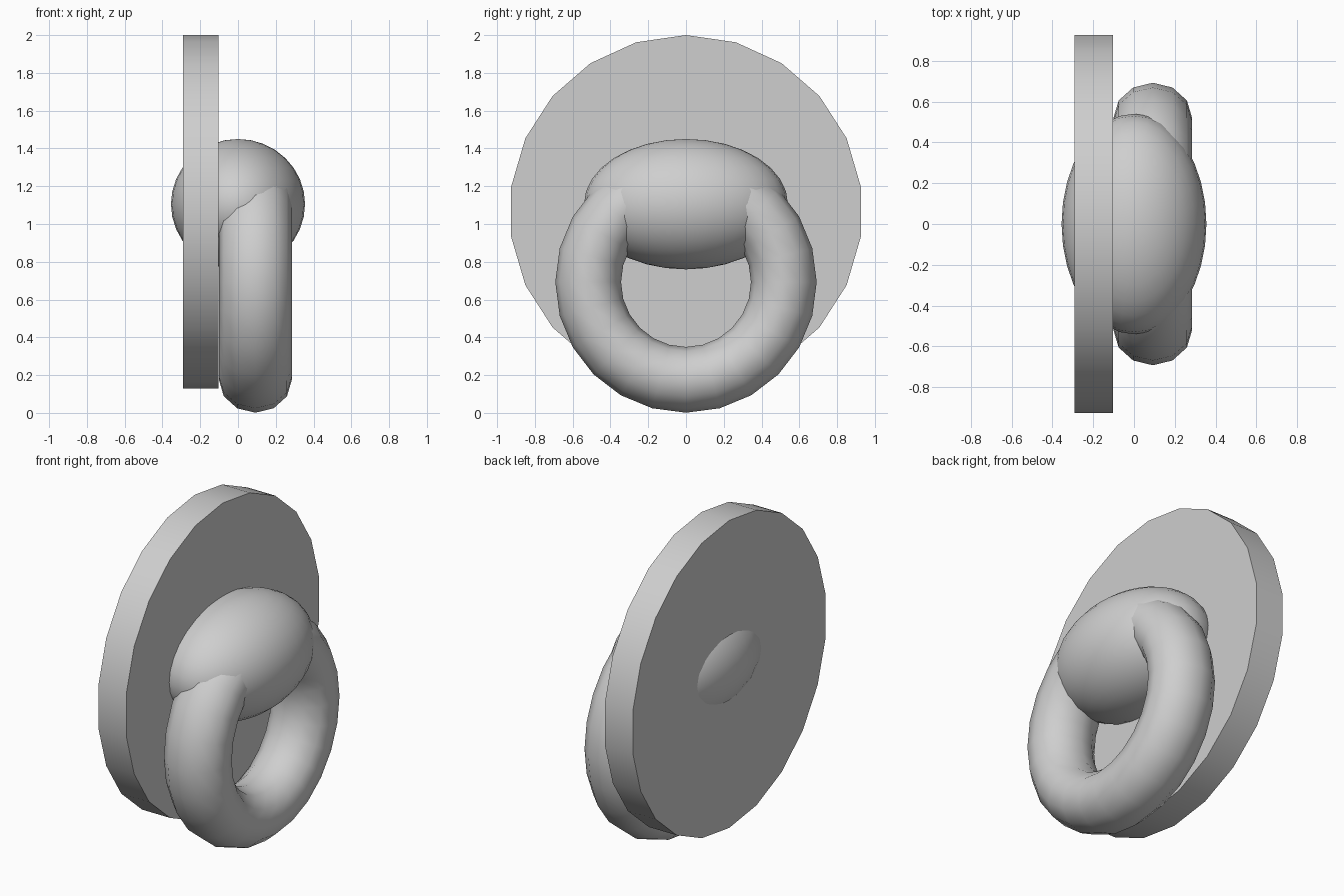
import bpy
from math import pi, cos, sin

cube = bpy.data.objects.get("Cube")
if cube:
    bpy.data.objects.remove(cube, do_unlink=True)

GREY = (0.62, 0.62, 0.62, 1)
mat = bpy.data.materials.new("plain grey")
mat.use_nodes = True
mat.diffuse_color = GREY
mat.node_tree.nodes["Principled BSDF"].inputs["Base Color"].default_value = GREY


def finish(name, scale=(1, 1, 1)):
    """Name, scale, colour and smooth the newly added object."""
    obj = bpy.context.object
    obj.name = name
    obj.scale = scale
    bpy.ops.object.transform_apply(location=False, rotation=True, scale=True)
    obj.data.materials.append(mat)
    bpy.ops.object.shade_smooth_by_angle(angle=pi / 4)
    return obj


# Round wall plate, a corner at top and bottom
SIDES, RADIUS, HALF = 22, 0.935, 0.094
PLATE_X, PLATE_Z = -0.197, 1.065
rim = [(RADIUS * sin(2 * pi * i / SIDES), RADIUS * cos(2 * pi * i / SIDES))
       for i in range(SIDES)]
verts = [(x, y, z) for x in (-HALF, HALF) for y, z in rim]
faces = [tuple(range(SIDES)), tuple(reversed(range(SIDES, 2 * SIDES)))]
for i in range(SIDES):
    j = (i + 1) % SIDES
    faces.append((i, i + SIDES, j + SIDES, j))
mesh = bpy.data.meshes.new("wall_plate")
mesh.from_pydata(verts, [], faces)
plate = bpy.data.objects.new("wall_plate", mesh)
bpy.context.collection.objects.link(plate)
plate.location = (PLATE_X, 0, PLATE_Z)
bpy.ops.object.select_all(action="DESELECT")
bpy.context.view_layer.objects.active = plate
plate.select_set(True)
bpy.ops.object.mode_set(mode="EDIT")
bpy.ops.mesh.select_all(action="SELECT")
bpy.ops.mesh.normals_make_consistent(inside=False)
bpy.ops.object.mode_set(mode="OBJECT")
finish("wall_plate")

# Egg-shaped boss that passes through the plate and holds the ring
bpy.ops.mesh.primitive_uv_sphere_add(segments=32, ring_count=16, radius=1,
                                     location=(0, 0, 1.105))
finish("boss", (0.355, 0.54, 0.345))

# Hanging ring, slightly wider across the plate axis
bpy.ops.mesh.primitive_torus_add(major_segments=24, minor_segments=12,
                                 major_radius=0.518, minor_radius=0.174,
                                 location=(0.092, 0, 0.693), rotation=(0, pi / 2, 0))
finish("ring", (1, 1, 1.11))
